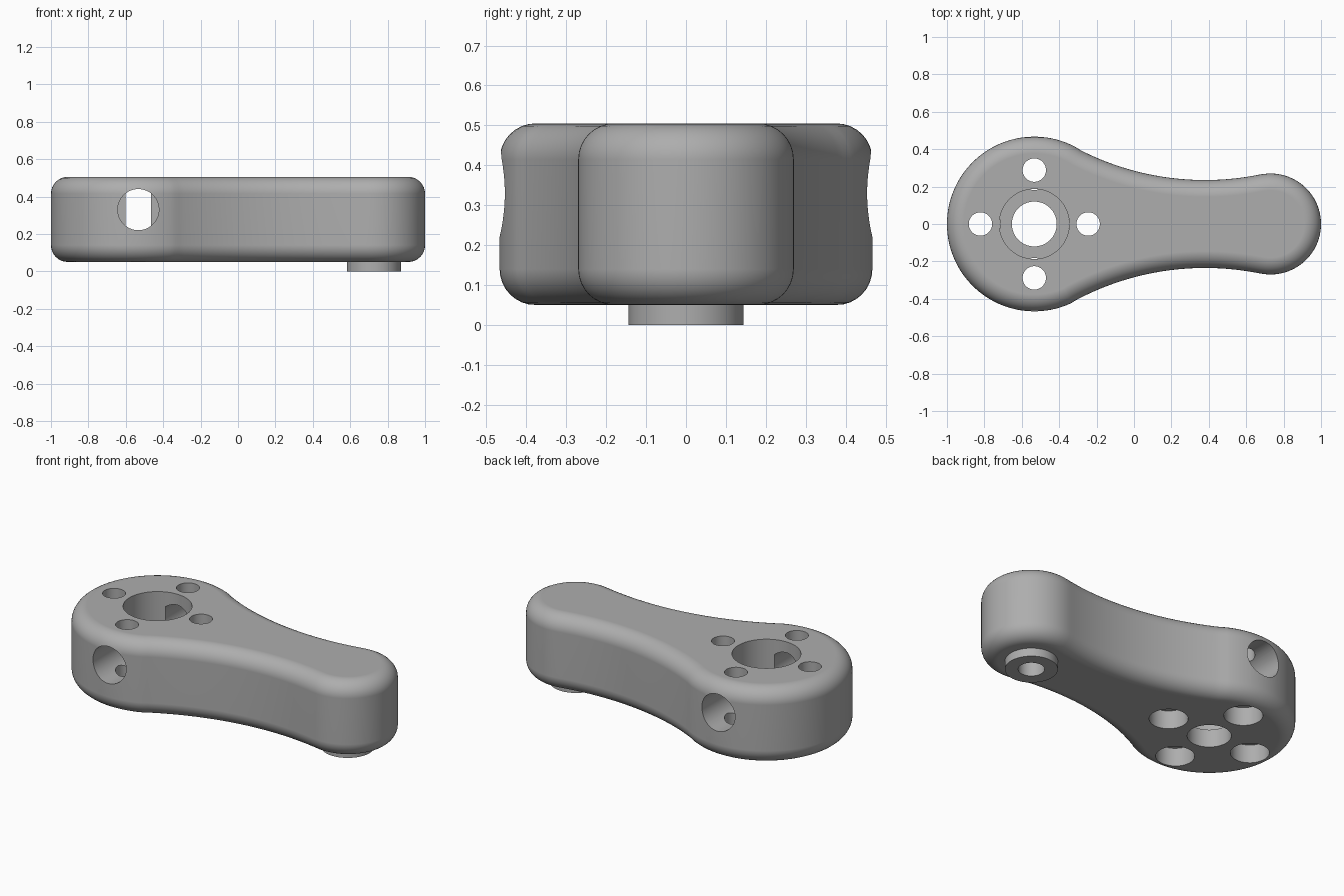
import bpy, bmesh, math
from mathutils import Matrix, Vector

if "Cube" in bpy.data.objects:
    bpy.data.objects.remove(bpy.data.objects["Cube"])

# Main dimensions
BIG_X, BIG_R = -0.533, 0.467
TIP_X, TIP_R = 0.73, 0.27
WAIST = Vector((0.38, 1.705))
WAIST_R = 1.47
BOTTOM, TOP, FILLET = 0.05, 0.505, 0.09

grey = bpy.data.materials.new("satin grey")
grey.use_nodes = True
colour = (0.42, 0.42, 0.42, 1)
grey.diffuse_color = colour
grey.node_tree.nodes["Principled BSDF"].inputs["Base Color"].default_value = colour


def add_object(name, bm):
    bmesh.ops.recalc_face_normals(bm, faces=bm.faces)
    mesh = bpy.data.meshes.new(name)
    bm.to_mesh(mesh)
    bm.free()
    mesh.materials.append(grey)
    obj = bpy.data.objects.new(name, mesh)
    bpy.context.collection.objects.link(obj)
    return obj


def cylinder(name, radius, start, end, sides=64):
    start, end = Vector(start), Vector(end)
    axis = end - start
    turn = axis.to_track_quat('Z', 'Y').to_matrix().to_4x4()
    bm = bmesh.new()
    bmesh.ops.create_cone(bm, cap_ends=True, segments=sides, radius1=radius,
                          radius2=radius, depth=axis.length,
                          matrix=Matrix.Translation((start + end) / 2) @ turn)
    return add_object(name, bm)


def arc(cx, cy, radius, a, b, steps):
    for i in range(steps):
        t = a + (b - a) * i / steps
        yield (cx + radius * math.cos(t), cy + radius * math.sin(t))


def outline(inset):
    """Tangent arcs of the plan shape, moved inwards by inset."""
    big_a = math.atan2(WAIST.y, WAIST.x - BIG_X)
    tip_a = math.atan2(WAIST.y, WAIST.x - TIP_X)
    pi = math.pi
    r = WAIST_R + inset
    pts = list(arc(TIP_X, 0, TIP_R - inset, -tip_a, tip_a, 48))
    pts += arc(WAIST.x, WAIST.y, r, tip_a - pi, big_a - pi, 32)
    pts += arc(BIG_X, 0, BIG_R - inset, big_a, 2 * pi - big_a, 72)
    pts += arc(WAIST.x, -WAIST.y, r, pi - big_a, pi - tip_a, 32)
    return pts


# Body: stacked outlines with rounded top and bottom rims
bm = bmesh.new()
steps = 8
layers = []
for i in range(steps + 1):
    a = math.pi / 2 * i / steps
    layers.append((FILLET * (1 - math.sin(a)), FILLET * (1 - math.cos(a))))
levels = [(d, BOTTOM + h) for d, h in layers]
levels += [(d, TOP - h) for d, h in reversed(layers)]
rings = [[bm.verts.new((x, y, z)) for x, y in outline(d)] for d, z in levels]
for low, high in zip(rings, rings[1:]):
    for i in range(len(low)):
        j = (i + 1) % len(low)
        bm.faces.new((low[i], low[j], high[j], high[i]))
bm.faces.new(rings[0])
bm.faces.new(rings[-1])
body = add_object("lever_arm", bm)


def combine(tool, operation):
    mod = body.modifiers.new(tool.name, 'BOOLEAN')
    mod.operation, mod.object, mod.solver = operation, tool, 'EXACT'
    bpy.context.view_layer.objects.active = body
    bpy.ops.object.modifier_apply(modifier=mod.name)
    bpy.data.objects.remove(tool)


def cut(name, radius, start, end):
    combine(cylinder(name, radius, start, end), 'DIFFERENCE')


# Pivot boss under the tip, with a blind hole
combine(cylinder("pivot_boss", 0.144, (0.727, 0, 0), (0.727, 0, 0.2)), 'UNION')
cut("pivot_hole", 0.072, (0.727, 0, -0.1), (0.727, 0, 0.35))

# Central stepped bore
cut("shaft_hole", 0.12, (BIG_X, 0, -0.1), (BIG_X, 0, 0.3))
cut("shaft_bore", 0.187, (BIG_X, 0, 0.158), (BIG_X, 0, 0.6))

# Four bolt holes, counterbored from below
for i in range(4):
    a = math.pi / 2 * i
    x, y = BIG_X + 0.288 * math.cos(a), 0.288 * math.sin(a)
    cut("bolt_hole", 0.0625, (x, y, 0.1), (x, y, 0.6))
    cut("bolt_recess", 0.106, (x, y, -0.1), (x, y, 0.161))

# Side holes opening into the bore
for side in (-1, 1):
    cut("side_hole", 0.11, (BIG_X, side * 0.6, 0.33), (BIG_X, side * 0.174, 0.33))

# Smooth shading with crisp hole edges
bpy.ops.object.select_all(action='DESELECT')
body.select_set(True)
bpy.context.view_layer.objects.active = body
bpy.ops.object.shade_smooth_by_angle(angle=math.radians(30))
normals = body.modifiers.new("even_shading", 'WEIGHTED_NORMAL')
normals.keep_sharp = True
